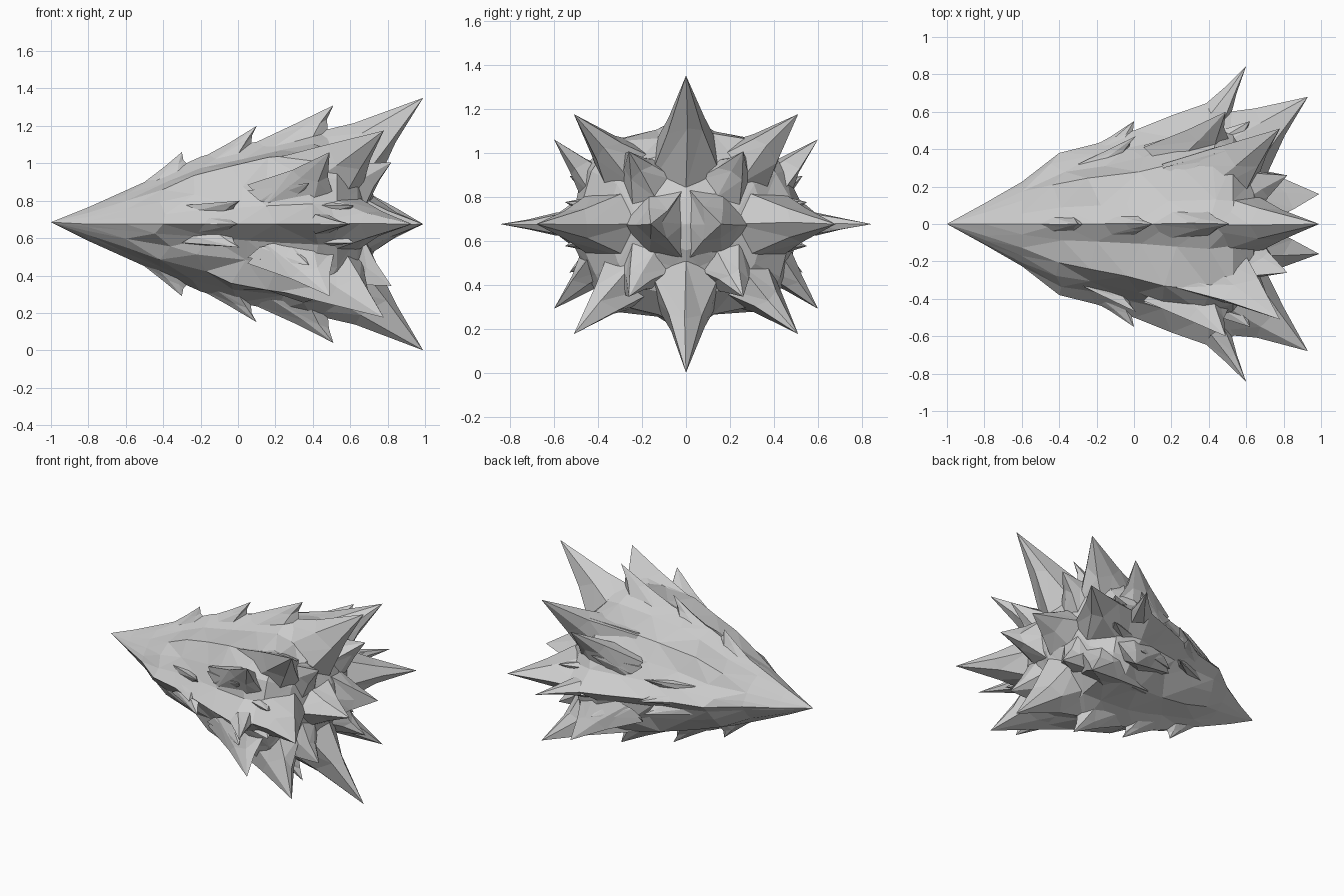
import bpy, bmesh, math, random
from mathutils import Vector

if "Cube" in bpy.data.objects:
    bpy.data.objects.remove(bpy.data.objects["Cube"])

random.seed(4)
ZC = 0.675          # height of the long axis


def finish(bm, name):
    bmesh.ops.recalc_face_normals(bm, faces=bm.faces)
    me = bpy.data.meshes.new(name)
    bm.to_mesh(me)
    bm.free()
    ob = bpy.data.objects.new(name, me)
    ob.location.z = ZC
    bpy.context.collection.objects.link(ob)


# Shell: quarter cross-sections, blended from lens-shaped nose to ridged rear
nose_q = [(0, 1), (.25, .87), (.55, .66), (.76, .42), (.91, .18), (1, 0)]
rear_q = [(0, 1), (.20, .84), (.56, .77), (.70, .49), (.78, .22), (1, 0)]


def section(t):
    q = [Vector(a).lerp(Vector(b), t) for a, b in zip(nose_q, rear_q)]
    half = q + [Vector((p.x, -p.y)) for p in q[-2::-1]]
    return half + [Vector((-p.x, p.y)) for p in half[-2:0:-1]]


# x, half width, half height, blend
stations = [(-.8, .11, .09, 0), (-.6, .225, .18, .1), (-.4, .38, .27, .3),
            (-.2, .43, .36, .5), (0, .50, .42, .7), (.2, .58, .46, .9),
            (.4, .65, .50, 1), (.53, .60, .48, 1), (.64, .43, .37, .8),
            (.69, .26, .23, .4), (.74, .15, .12, 0)]


def build_shell():
    bm = bmesh.new()
    rings = []
    for i, (x, hy, hz, t) in enumerate(stations):
        ring = []
        for j, p in enumerate(section(t)):
            k = 1 + random.uniform(-.03, .03) * (j % 5 != 0)
            dx = random.uniform(-.05, .05) if 1 < i < 7 and j % 5 else 0
            ring.append(bm.verts.new((x + dx, p.x * hy * k, p.y * hz * k)))
        rings.append(ring)
    n = len(rings[0])
    nose = bm.verts.new((-1, 0, .01))
    back = bm.verts.new((.76, 0, 0))
    for j in range(n):
        k = (j + 1) % n
        bm.faces.new((nose, rings[0][j], rings[0][k]))
        bm.faces.new((back, rings[-1][k], rings[-1][j]))
        for a, b in zip(rings, rings[1:]):
            bm.faces.new((a[j], b[j], b[k], a[k]))
    bmesh.ops.triangulate(bm, faces=bm.faces)
    finish(bm, "shell")


def spike(bm, tip, a, b, w, sy, sz, sides=6):
    """Faceted thorn: base runs from a (front) to b (rear), half width w."""
    flip = Vector((1, sy, sz))
    tip, a, b = Vector(tip), Vector(a), Vector(b)
    mid, major = (a + b) / 2, (b - a) / 2
    minor = (tip - mid).cross(major).normalized() * w
    inward = Vector((0, -mid.y, -mid.z))
    if inward.length:
        inward.normalize()
    rings = []
    for t, s in ((0, 1), (.5, .43)):
        c = mid.lerp(tip, t)
        ring = []
        for i in range(sides):
            ang = 2 * math.pi * i / sides
            v = c + (major * math.cos(ang) + minor * math.sin(ang)) * s
            v += inward * abs(math.sin(ang)) * w * .5 * (1 - t)
            if t:
                v += Vector([random.uniform(-.07, .07) * w for _ in range(3)])
            ring.append(bm.verts.new(v * flip))
        rings.append(ring)
    top = bm.verts.new(tip * flip)
    bm.faces.new(rings[0])
    for i in range(sides):
        j = (i + 1) % sides
        lo, hi = rings
        bm.faces.new((lo[i], lo[j], hi[j]))
        bm.faces.new((lo[i], hi[j], hi[i]))
        bm.faces.new((hi[i], hi[j], top))


def spike_set(name, specs):
    """Thorns mirrored across y and z unless they sit on that plane."""
    bm = bmesh.new()
    for tip, a, b, w in specs:
        for sy in ((1, -1) if tip[1] else (1,)):
            for sz in ((1, -1) if tip[2] else (1,)):
                spike(bm, tip, a, b, w, sy, sz)
    finish(bm, name)


build_shell()

# Large thorns at top and bottom
spike_set("keel_spikes", [((.99, 0, .675), (.2, 0, .44), (.72, 0, .17), .22)])

# Hooked crest along the top and bottom ridges
spike_set("crest_hooks", [
    ((-.30, 0, .385), (-.52, 0, .21), (-.26, 0, .31), .05),
    ((.10, 0, .525), (-.22, 0, .34), (.07, 0, .42), .07),
    ((.51, 0, .635), (.08, 0, .43), (.48, 0, .48), .09)])

# Diagonal thorns around the rear rim
spike_set("rim_spikes", [
    ((.78, .51, .50), (.15, .32, .34), (.66, .24, .18), .19),
    ((.49, .60, .385), (.05, .41, .21), (.52, .42, .12), .12),
    ((.82, .26, .33), (.50, .28, .32), (.70, .14, .12), .15)])

# Thorns along the side ridges
spike_set("side_spikes", [
    ((.93, .68, 0), (.35, .58, 0), (.69, .22, 0), .19),
    ((.60, .845, 0), (.38, .64, 0), (.51, .55, 0), .06),
    ((.0, .55, 0), (-.28, .38, 0), (.0, .44, 0), .05)])

# Paired thorns on the rear face
spike_set("rear_spikes", [((.99, .16, 0), (.58, .33, 0), (.74, .01, 0), .19)])

# Small scales lying on the flanks
spike_set("flank_scales", [
    ((.01, .47, .125), (-.30, .32, .10), (-.03, .40, .07), .04),
    ((.38, .53, .22), (.05, .42, .18), (.35, .44, .12), .06),
    ((.62, .55, .10), (.25, .45, .11), (.60, .40, .05), .08),
    ((.52, .40, .41), (.15, .30, .35), (.50, .33, .34), .05)])
